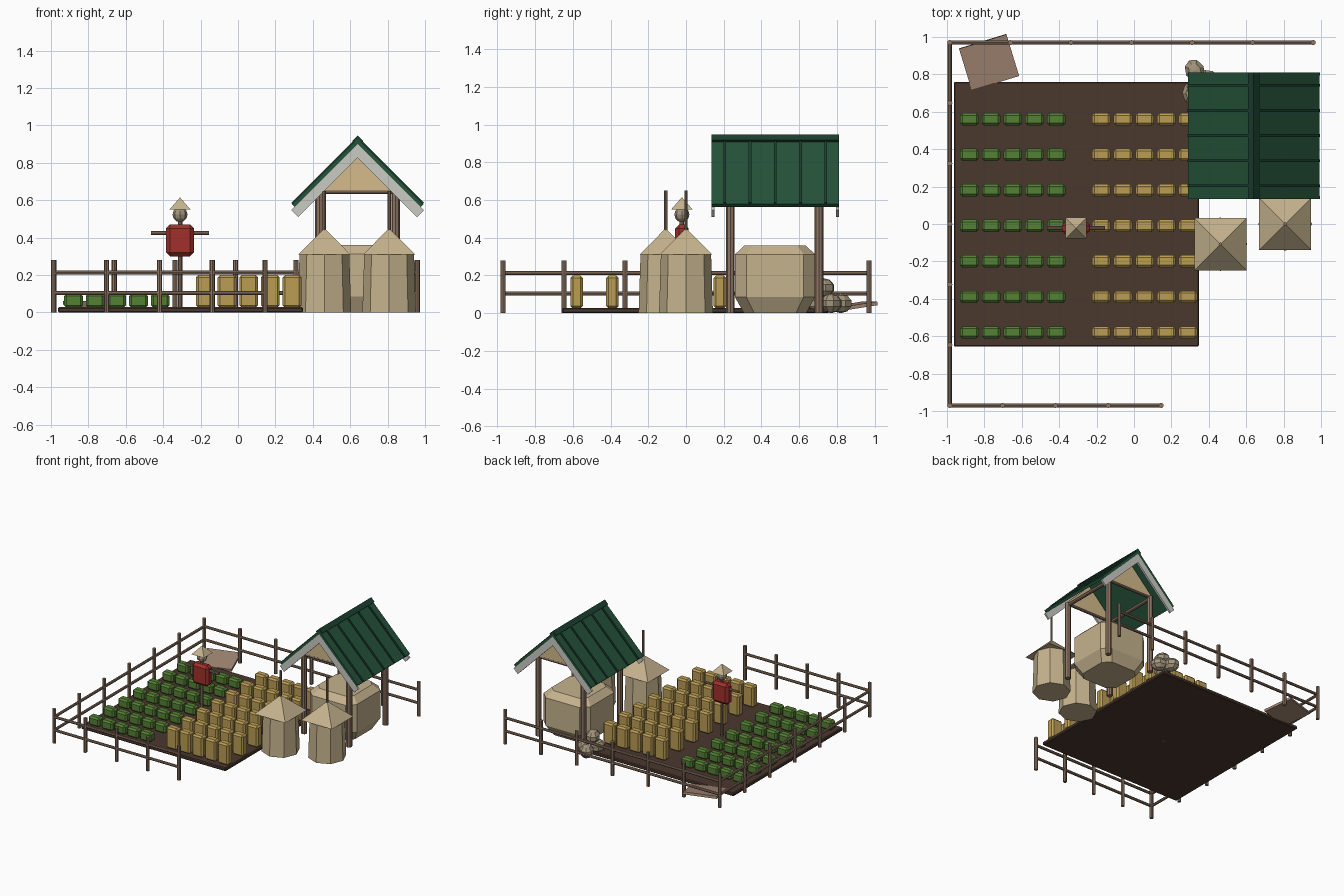
import bpy, bmesh, math
from mathutils import Vector, Matrix

if "Cube" in bpy.data.objects:
    bpy.data.objects.remove(bpy.data.objects["Cube"])


def mat(name, r, g, b):
    m = bpy.data.materials.new(name)
    m.diffuse_color = (r, g, b, 1)
    m.use_nodes = True
    m.node_tree.nodes["Principled BSDF"].inputs["Base Color"].default_value = m.diffuse_color
    return m


WOOD = mat("wood", .27, .18, .125)
SOIL = mat("soil", .07, .04, .027)
LEAF = mat("leaf", .09, .22, .035)
WHEAT = mat("wheat", .5, .34, .09)
STRAW = mat("straw", .56, .45, .27)
GABLE = mat("gable", .66, .5, .26)
ROOF = mat("roof_green", .018, .085, .042)
RIB = mat("rib_green", .01, .05, .028)
TRIM = mat("trim", .6, .6, .56)
RED = mat("red_cloth", .36, .03, .025)
SACK = mat("sack", .36, .3, .2)
BOARD = mat("board", .36, .24, .17)


def finish(bm, name, m):
    bmesh.ops.recalc_face_normals(bm, faces=bm.faces)
    me = bpy.data.meshes.new(name)
    bm.to_mesh(me)
    bm.free()
    me.materials.append(m)
    ob = bpy.data.objects.new(name, me)
    bpy.context.collection.objects.link(ob)
    return ob


def box(name, c, s, m, bevel=0, rot=(0, 0, 0)):
    bm = bmesh.new()
    bmesh.ops.create_cube(bm, size=1)
    bmesh.ops.scale(bm, vec=s, verts=bm.verts)
    if bevel:
        bmesh.ops.bevel(bm, geom=bm.edges[:], offset=bevel, segments=1, affect='EDGES')
    ob = finish(bm, name, m)
    ob.location, ob.rotation_euler = c, rot
    return ob


def cone(name, c, r1, r2, z0, z1, n, m, turn=0):
    bm = bmesh.new()
    bmesh.ops.create_cone(bm, cap_ends=True, segments=n, radius1=r1, radius2=r2, depth=z1 - z0)
    ob = finish(bm, name, m)
    ob.location = (c[0], c[1], (z0 + z1) / 2)
    ob.rotation_euler.z = turn
    return ob


def rod(name, a, b, r, m=WOOD, n=8):
    a, b = Vector(a), Vector(b)
    bm = bmesh.new()
    bmesh.ops.create_cone(bm, cap_ends=True, segments=n, radius1=r, radius2=r, depth=(b - a).length)
    ob = finish(bm, name, m)
    ob.location = (a + b) / 2
    ob.rotation_euler = (b - a).to_track_quat('Z', 'Y').to_euler()
    return ob


def extrude_y(name, pts, y0, y1, m):
    bm = bmesh.new()
    f = bm.faces.new([bm.verts.new((x, y0, z)) for x, z in pts])
    ex = bmesh.ops.extrude_face_region(bm, geom=[f])
    bmesh.ops.translate(bm, vec=(0, y1 - y0, 0),
                        verts=[v for v in ex['geom'] if isinstance(v, bmesh.types.BMVert)])
    return finish(bm, name, m)


def chevron(name, top, w, v, y0, y1, m, x=.64):
    left = [(-w, top - w), (-w + v / 2, top - w - v / 2)]
    pts = [(0, top)] + left + [(0, top - v)] + [(-a, b) for a, b in reversed(left)]
    return extrude_y(name, [(x + a, b) for a, b in pts], y0, y1, m)


# Field and crops
box("field", (-.308, .052, .014), (1.31, 1.415, .028), SOIL, .006)
for r in range(7):
    y = .56 - r * .19
    for c in range(5):
        box("green_crop", (-.88 + c * .116, y, .063), (.1, .066, .075), LEAF, .013)
        box("grain_crop", (-.175 + c * .116, y, .113), (.1, .066, .175), WHEAT, .013)


# Fence
def fence(name, a, b, n):
    a, b = Vector(a), Vector(b)
    for i in range(n + 1):
        p = a.lerp(b, i / n)
        rod(name + "_post", (p.x, p.y, 0), (p.x, p.y, .28), .014)
    for z in (.105, .213):
        rod(name + "_rail", (a.x, a.y, z), (b.x, b.y, z), .011)


fence("back_fence", (-.985, .97, 0), (.958, .97, 0), 6)
fence("left_fence", (-.985, -.97, 0), (-.985, .97, 0), 6)
fence("front_fence", (-.985, -.97, 0), (.145, -.97, 0), 4)

# Loose board in the back corner
box("loose_board", (-.775, .865, .035), (.265, .235, .02), BOARD, 0, (.15, 0, math.radians(17)))

# Scarecrow
sx, sy = -.31, -.022
rod("scarecrow_pole", (sx, sy, 0), (sx, sy, .5), .012)
rod("scarecrow_arms", (sx - .155, sy, .425), (sx + .155, sy, .425), .01)
box("scarecrow_shirt", (sx, sy, .385), (.148, .07, .17), RED, .02)
bm = bmesh.new()
bmesh.ops.create_uvsphere(bm, u_segments=8, v_segments=6, radius=.04)
finish(bm, "scarecrow_head", SACK).location = (sx, sy, .523)
cone("scarecrow_hat", (sx, sy), .08, 0, .55, .615, 4, STRAW, math.pi / 4)

# Grain bins with square hats and poles
for x, y in ((.462, -.108), (.808, .0)):
    cone("bin_body", (x, y), .143, .133, 0, .315, 8, STRAW)
    cone("bin_roof", (x, y), .197, 0, .31, .45, 4, STRAW, math.pi / 4)
    rod("bin_pole", (x, y, .3), (x, y, .65), .009)

# Shelter frame
PX, PY = (.435, .843), (.235, .705)
for x in PX:
    for y in PY:
        rod("shelter_post", (x, y, 0), (x, y, .65), .023)
    rod("side_beam", (x, PY[0], .635), (x, PY[1], .635), .015)
for y in PY:
    rod("cross_beam", (PX[0], y, .645), (PX[1], y, .645), .012)
    extrude_y("gable_panel", [(.42, .65), (.86, .65), (.64, .87)], y - .008, y + .008, GABLE)

# Shelter roof, trim boards, ribs and ridge
chevron("roof", .93, .352, .03, .135, .81, ROOF)
for y in (.135, .795):
    chevron("barge_board", .902, .355, .075, y, y + .015, TRIM)
for i in range(5):
    y = .205 + i * .134
    chevron("roof_rib", .941, .355, .02, y - .007, y + .007, RIB)
chevron("ridge_cap", .947, .03, .025, .135, .81, RIB)

# Large hay stack: chamfered octagonal rings
bm = bmesh.new()
rings = []
for z, h, c in ((0, .165, .055), (.085, .212, .06), (.312, .212, .06), (.36, .162, .045)):
    k = h - c
    pts = [(h, -k), (h, k), (k, h), (-k, h), (-h, k), (-h, -k), (-k, -h), (k, -h)]
    rings.append([bm.verts.new((.64 + a, .472 + b, z)) for a, b in pts])
for lo, hi in zip(rings, rings[1:]):
    for i in range(8):
        j = (i + 1) % 8
        bm.faces.new((lo[i], lo[j], hi[j], hi[i]))
bm.faces.new(rings[0])
bm.faces.new(rings[-1])
finish(bm, "hay_stack", STRAW)

# Sacks piled behind the shelter
for (x, y, z), turn in (((.325, .82, .052), .5), ((.40, .77, .052), 1.1),
                        ((.31, .70, .052), 0), ((.335, .725, .135), .3)):
    bm = bmesh.new()
    bmesh.ops.create_uvsphere(bm, u_segments=8, v_segments=5, radius=1,
                              matrix=Matrix.Diagonal((.055, .066, .052, 1)))
    ob = finish(bm, "sack", SACK)
    ob.location, ob.rotation_euler.z = (x, y, z), turn
